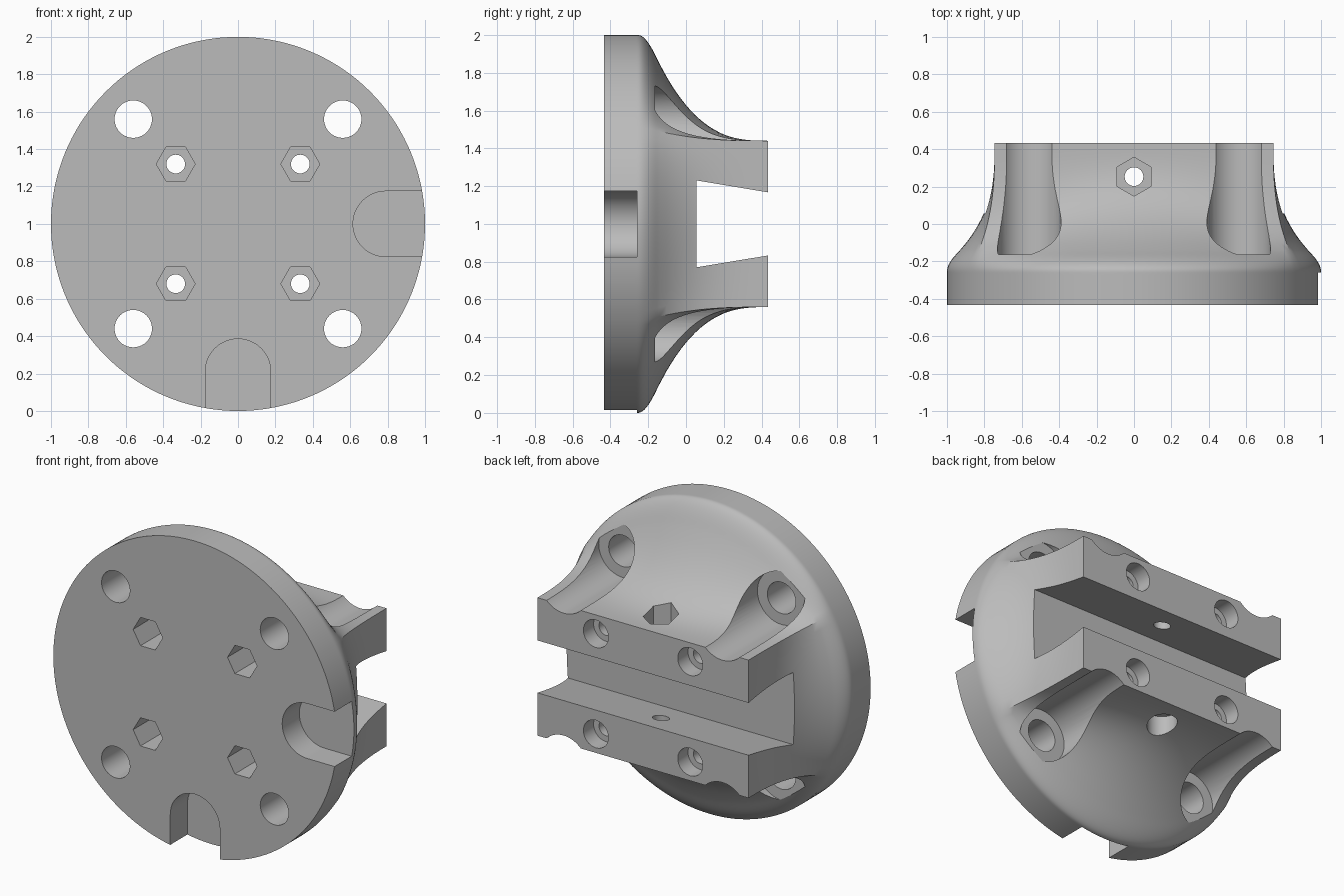
import bpy, bmesh
from math import sin, cos, pi, atan2, radians

cube = bpy.data.objects.get("Cube")
if cube:
    bpy.data.objects.remove(cube, do_unlink=True)

HALF = 0.433           # half the depth along y
BW, BH = 0.745, 0.44   # half width and height of the clamp block
ZC = 1.0               # height of the disc axis

grey = bpy.data.materials.new("light_grey")
grey.use_nodes = True
color = (0.5, 0.5, 0.5, 1)
grey.diffuse_color = color
grey.node_tree.nodes["Principled BSDF"].inputs["Base Color"].default_value = color


def make_object(name, rings):
    """Closed skin through a list of equally long rings, capped at both ends."""
    bm = bmesh.new()
    loops = [[bm.verts.new(p) for p in ring] for ring in rings]
    n = len(loops[0])
    for a, b in zip(loops, loops[1:]):
        for i in range(n):
            j = (i + 1) % n
            bm.faces.new((a[i], a[j], b[j], b[i]))
    bm.faces.new(loops[0])
    bm.faces.new(loops[-1])
    bmesh.ops.recalc_face_normals(bm, faces=bm.faces)
    mesh = bpy.data.meshes.new(name)
    bm.to_mesh(mesh)
    bm.free()
    mesh.materials.append(grey)
    obj = bpy.data.objects.new(name, mesh)
    bpy.context.collection.objects.link(obj)
    return obj


# Body: round disc flowing into a rectangular block
def body_radius(a, y):
    block = min(BW / max(abs(cos(a)), 1e-6), BH / max(abs(sin(a)), 1e-6))
    u = (HALF - y) / (HALF + 0.21)
    flare = block + (1 - block) * u ** 2.75
    k = 0.2 * (1 - block)                      # rounded shoulder
    h = max(k - abs(1 - flare), 0) / k
    return min(1, flare) - h * h * k / 4


corner = atan2(BH, BW)
corners = [corner, pi - corner, pi + corner, 2 * pi - corner]
angles = []
for i in range(144):
    a = 2 * pi * i / 144
    near = min(corners, key=lambda c: abs(c - a))
    angles.append(near if abs(near - a) < radians(1.2) else a)

levels = [-HALF, -0.3]
levels += [-0.29 + 0.01 * i for i in range(16)]
levels += [-0.13 + (HALF + 0.13) * i / 22 for i in range(1, 23)]
rings = []
for y in levels:
    ring = []
    for a in angles:
        r = body_radius(a, y)
        ring.append((r * cos(a), y, ZC + r * sin(a)))
    rings.append(ring)
body = make_object("flanged_clamp_body", rings)


# Cutting helpers
def cut(axis, profile, start, end):
    place = {"x": lambda u, v, d: (d, u, ZC + v),
             "y": lambda u, v, d: (u, d, ZC + v),
             "z": lambda u, v, d: (u, v, ZC + d)}[axis]
    cutter = make_object("cutter", [[place(u, v, d) for u, v in profile]
                                    for d in (start, end)])
    cutter.hide_render = True
    mod = body.modifiers.new("cut", "BOOLEAN")
    mod.operation = "DIFFERENCE"
    mod.solver = "EXACT"
    mod.object = cutter
    bpy.ops.object.select_all(action="DESELECT")
    bpy.context.view_layer.objects.active = body
    body.select_set(True)
    bpy.ops.object.modifier_apply(modifier=mod.name)
    bpy.data.objects.remove(cutter, do_unlink=True)


def polygon(u, v, r, sides=40, turn=0.0):
    return [(u + r * cos(turn + 2 * pi * i / sides),
             v + r * sin(turn + 2 * pi * i / sides)) for i in range(sides)]


# Dovetail channel across the back
cut("x", [(0.055, -0.23), (0.5, -0.156), (0.5, 0.156), (0.055, 0.23)], -1.2, 1.2)

# Round-ended slots in the front face, one on the left side and one below
arc = [pi / 2 + pi * i / 24 for i in range(25)]
slot = [(0.79 + 0.175 * cos(a), 0.175 * sin(a)) for a in arc]
slot += [(1.2, -0.175), (1.2, 0.175)]
cut("y", slot, -0.6, -0.26)
cut("y", [(v, -u) for u, v in slot], -0.6, -0.26)

for sx in (-1, 1):
    for sz in (-1, 1):
        # Mounting holes with wide scalloped counterbores
        x, z = 0.56 * sx, 0.56 * sz
        cut("y", polygon(x, z, 0.17, 56), -0.163, 0.6)
        cut("y", polygon(x, z, 0.1), -0.6, 0.0)
        # Clamp bolts: nut pocket in front, head recess behind
        x, z = 0.333 * sx, 0.32 * sz
        cut("y", polygon(x, z, 0.05, 32), -0.6, 0.6)
        cut("y", polygon(x, z, 0.104, 6), -0.6, -0.2)
        cut("y", polygon(x, z, 0.088), 0.33, 0.6)

# Cross bolt through both jaws: nut pocket on top, head recess below
cut("z", polygon(0, 0.253, 0.05, 32), -0.8, 0.8)
cut("z", polygon(0, 0.253, 0.104, 6, pi / 2), 0.36, 0.8)
cut("z", polygon(0, 0.253, 0.088), -0.8, -0.36)

bpy.ops.object.shade_smooth_by_angle(angle=radians(30))
